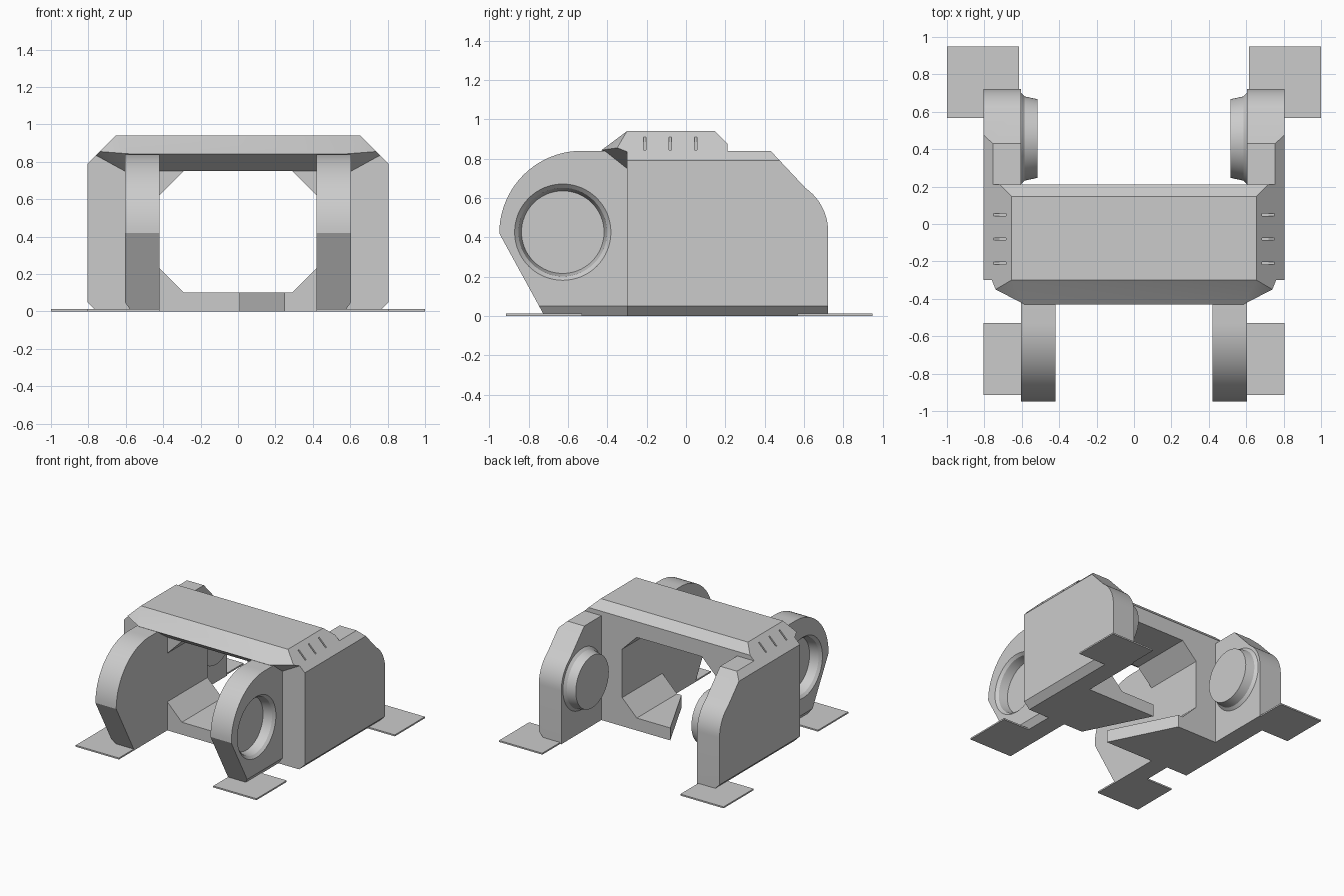
import bpy, bmesh, math
from mathutils import Vector

if "Cube" in bpy.data.objects:
    bpy.data.objects.remove(bpy.data.objects["Cube"])

GREY = (0.6, 0.6, 0.6, 1)
steel = bpy.data.materials.new("light grey steel")
steel.use_nodes = True
steel.diffuse_color = GREY
steel.node_tree.nodes["Principled BSDF"].inputs["Base Color"].default_value = GREY


def prism(axis, points, lo, hi):
    """Extrude a 2D outline along an axis."""
    bm = bmesh.new()
    place = {"x": lambda p, d: (d, *p), "y": lambda p, d: (p[0], d, p[1]),
             "z": lambda p, d: (*p, d)}[axis]
    face = bm.faces.new([bm.verts.new(place(p, lo)) for p in points])
    extruded = bmesh.ops.extrude_face_region(bm, geom=[face])["geom"]
    verts = [g for g in extruded if isinstance(g, bmesh.types.BMVert)]
    step = {"x": (hi - lo, 0, 0), "y": (0, hi - lo, 0), "z": (0, 0, hi - lo)}[axis]
    bmesh.ops.translate(bm, vec=step, verts=verts)
    return bm


def box(lo, hi):
    return prism("z", [(lo[0], lo[1]), (hi[0], lo[1]), (hi[0], hi[1]), (lo[0], hi[1])], lo[2], hi[2])


def trim(bm, point, normal):
    """Slice off everything on the normal's side and close the cut."""
    cut = bmesh.ops.bisect_plane(bm, geom=bm.verts[:] + bm.edges[:] + bm.faces[:],
                                 plane_co=point, plane_no=normal, clear_outer=True)
    edges = [g for g in cut["geom_cut"] if isinstance(g, bmesh.types.BMEdge)]
    bmesh.ops.contextual_create(bm, geom=edges)


def turned(y, z, profile, segments=64):
    """Closed solid of revolution about the x axis; profile holds (x, radius)."""
    bm = bmesh.new()
    turns = [2 * math.pi * i / segments for i in range(segments)]
    rings = [[bm.verts.new((x, y + r * math.cos(a), z + r * math.sin(a))) for a in turns]
             for x, r in profile]
    for a, b in zip(rings, rings[1:]):
        for i in range(segments):
            j = (i + 1) % segments
            bm.faces.new((a[i], a[j], b[j], b[i]))
    bm.faces.new(rings[0])
    bm.faces.new(rings[-1])
    return bm


def finish(name, bm, side=1, cutters=()):
    """Make the object, mirrored for side -1, and carve the cutters out of it."""
    bmesh.ops.scale(bm, vec=(side, 1, 1), verts=bm.verts)
    bmesh.ops.recalc_face_normals(bm, faces=bm.faces)
    mesh = bpy.data.meshes.new(name)
    bm.to_mesh(mesh)
    bm.free()
    mesh.materials.append(steel)
    obj = bpy.data.objects.new(name, mesh)
    bpy.context.collection.objects.link(obj)
    for cutter in cutters:
        mod = obj.modifiers.new("carve", "BOOLEAN")
        mod.operation, mod.solver, mod.object = "DIFFERENCE", "EXACT", cutter
    if cutters:
        graph = bpy.context.evaluated_depsgraph_get()
        graph.update()
        carved = bpy.data.meshes.new_from_object(obj.evaluated_get(graph))
        obj.modifiers.clear()
        obj.data = carved
        for cutter in cutters:
            bpy.data.objects.remove(cutter)
    obj.data.shade_smooth()
    obj.data.set_sharp_from_angle(angle=math.radians(20))
    return obj


def cutter(bm, side=1):
    obj = finish("cutter", bm, side)
    obj.hide_render = True
    return obj


# Central frame: chamfered block with an octagonal window
half = [(0.755, 0), (0.805, 0.05), (0.805, 0.79), (0.655, 0.94)]
body = prism("y", half + [(-x, z) for x, z in reversed(half)], -0.3, 0.212)
trim(body, (0, 0.148, 0.94), (0, 1, 1))
window = [(0.29, 0.1), (0.42, 0.23), (0.42, 0.62), (0.29, 0.75)]
cutters = [cutter(prism("y", window + [(-x, z) for x, z in reversed(window)], -0.5, 0.5))]

# Slanted gap through the lower bar
cutters.append(cutter(prism("z", [(0.06, -0.4), (0.30, -0.4), (-0.06, 0.315), (-0.30, 0.315)], -0.1, 0.2)))

# Three thin grooves on each top chamfer
for side in (1, -1):
    for y in (-0.21, -0.08, 0.05):
        groove = prism("y", [(0.68, 0.845), (0.75, 0.845), (0.75, 0.91), (0.68, 0.91)],
                       y - 0.006, y + 0.006)
        cutters.append(cutter(groove, side))
finish("central_frame", body, 1, cutters)

# Sloping front lip of the top bar
lip = bmesh.new()
for s in (1, -1):
    for p in [(0.655, -0.3, 0.94), (0.76, -0.3, 0.835), (0.605, -0.3, 0.75),
              (0.74, -0.35, 0.855), (0.585, -0.43, 0.843)]:
        lip.verts.new((s * p[0], p[1], p[2]))
bmesh.ops.convex_hull(lip, input=lip.verts[:])
bmesh.ops.dissolve_limit(lip, angle_limit=0.03, verts=lip.verts[:], edges=lip.edges[:])
finish("front_lip", lip)

hinge = [(0.605, 0.245), (0.585, 0.225), (0.515, 0.21)]
for side, word in ((1, "left"), (-1, "right")):
    # Front arm: rounded nose and a tapered round socket on its outside
    nose = [(-0.53 + 0.42 * math.cos(a), 0.42 + 0.42 * math.sin(a))
            for a in (math.pi / 2 * (1 + i / 20) for i in range(21))]
    arm = prism("x", [(-0.29, 0), (-0.29, 0.84)] + nose + [(-0.72, 0)], 0.42, 0.605)
    trim(arm, (0.605, 0, 0.05), (0.05, 0, -0.035))
    socket = cutter(turned(-0.627, 0.426, [(0.65, 0.245)] + hinge), side)
    finish(word + "_front_arm", arm, side, [socket])

    # Rear arm: sloped then rounded tail, chamfered on the outside
    bend = [(0.455 + 0.268 * math.cos(a), 0.43 + 0.268 * math.sin(a))
            for a in (math.radians(55 - 5 * i) for i in range(12))]
    tail = prism("x", [(0.205, 0), (0.205, 0.84), (0.43, 0.84)] + bend + [(0.723, 0)], 0.605, 0.805)
    trim(tail, (0.805, 0, 0.79), Vector((1, 0, 1)))
    trim(tail, (0.805, 0, 0.05), Vector((1, 0, -1)))
    finish(word + "_rear_arm", tail, side)

    # Round boss on the inside of the rear arm
    finish(word + "_rear_boss", turned(0.457, 0.426, hinge), side)

    # Thin ground plates
    finish(word + "_rear_plate", box((0.615, 0.567, 0), (1, 0.95, 0.012)), side)
    finish(word + "_front_plate", box((0.42, -0.915, 0), (0.805, -0.53, 0.012)), side)
